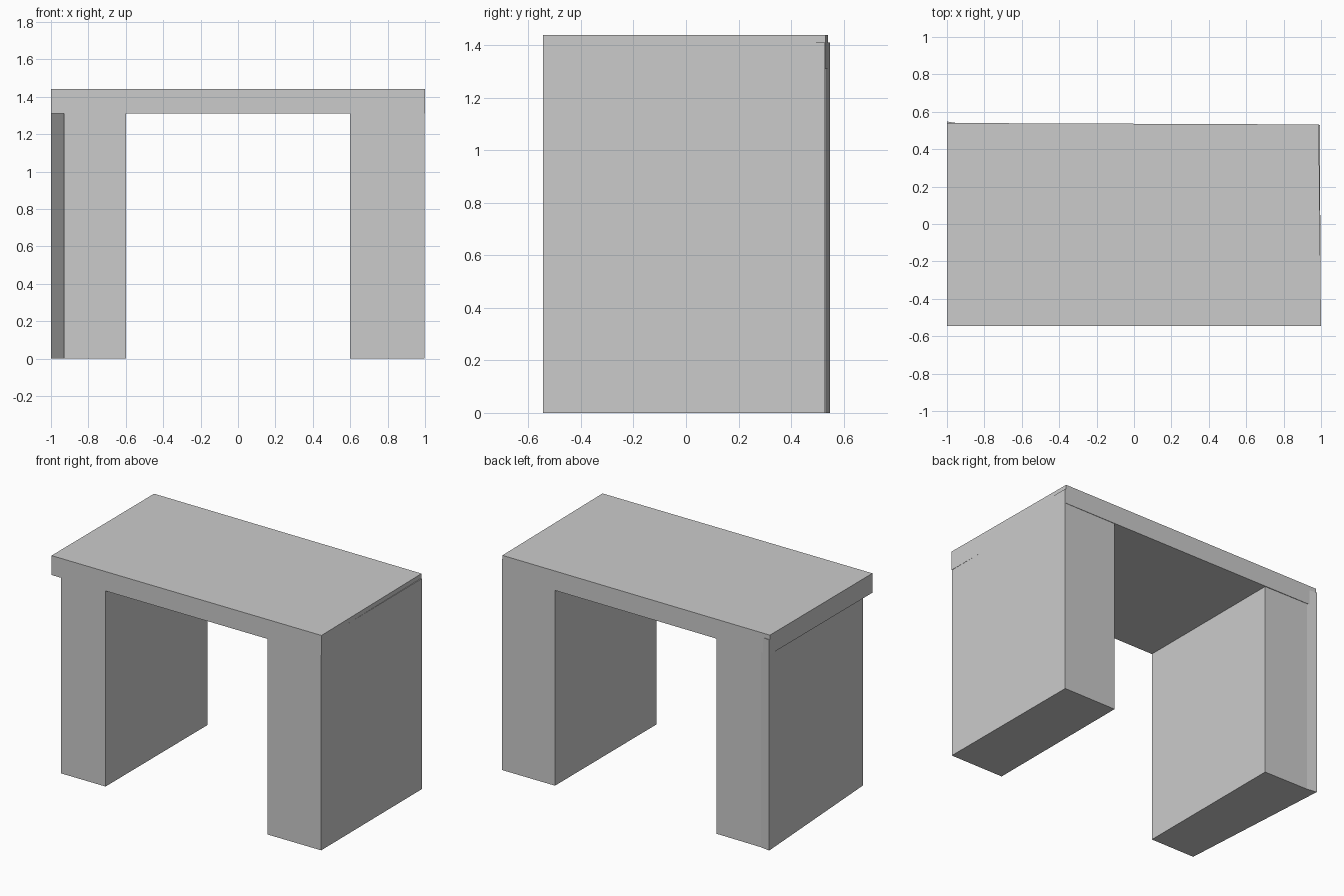
import bpy
import bmesh

cube = bpy.data.objects.get("Cube")
if cube:
    bpy.data.objects.remove(cube, do_unlink=True)

gray = bpy.data.materials.new("plain gray")
gray.use_nodes = True
colour = (0.6, 0.6, 0.6, 1)
gray.diffuse_color = colour
gray.node_tree.nodes["Principled BSDF"].inputs["Base Color"].default_value = colour


def prism(name, footprint, bottom, top):
    """Extrude a footprint, listed counter-clockwise, from bottom to top."""
    bm = bmesh.new()
    base = bm.faces.new([bm.verts.new((x, y, bottom)) for x, y in footprint])
    walls = bmesh.ops.extrude_face_region(bm, geom=[base], use_keep_orig=True)
    raised = [v for v in walls["geom"] if isinstance(v, bmesh.types.BMVert)]
    bmesh.ops.translate(bm, verts=raised, vec=(0, 0, top - bottom))
    bmesh.ops.recalc_face_normals(bm, faces=bm.faces)
    mesh = bpy.data.meshes.new(name)
    bm.to_mesh(mesh)
    bm.free()
    mesh.materials.append(gray)
    obj = bpy.data.objects.new(name, mesh)
    bpy.context.collection.objects.link(obj)
    return obj


front = -0.545
tuck = 1.41    # the legs run up inside the slab
under = 1.31   # underside of the slab
height = 1.44

# Table slab, very slightly out of square
prism("table_top", [(-1, front), (1, front), (0.988, 0.532), (-1, 0.54)], under, height)

# Right-hand leg block
prism("leg_positive_x", [(0.6, front), (0.998, front), (0.994, 0.53), (0.6, 0.53)], 0, tuck)

# Other leg block: outer face slants inwards to the front, back corner flares out
prism("leg_negative_x",
      [(-0.93, front), (-0.6, front), (-0.6, 0.533), (-0.93, 0.537), (-1, 0.548)], 0, tuck)
